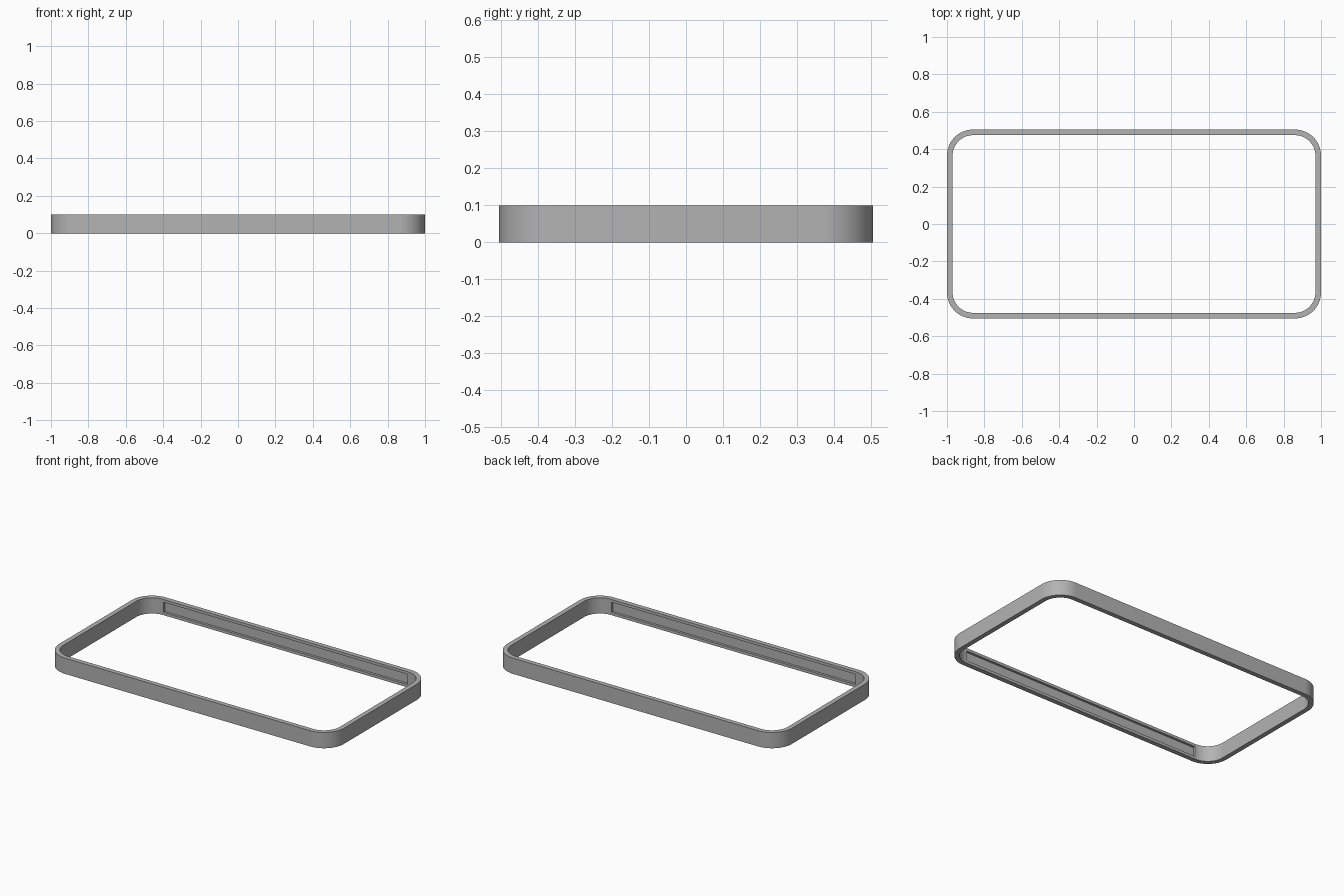
import bpy
import bmesh
import math

cube = bpy.data.objects.get("Cube")
if cube:
    bpy.data.objects.remove(cube, do_unlink=True)

HALF_X, HALF_Y, HEIGHT = 1.0, 0.505, 0.1
RADIUS, WALL, STEPS = 0.14, 0.03, 20
SLOT_HALF, SLOT_MARGIN, SLOT_DEPTH = 0.857, 0.025, 0.015

grey = bpy.data.materials.new("plain grey")
grey.use_nodes = True
colour = (0.45, 0.45, 0.45, 1.0)
grey.diffuse_color = colour
grey.node_tree.nodes["Principled BSDF"].inputs["Base Color"].default_value = colour


def rounded_outline(radius):
    """Counter-clockwise outline whose corners share the frame's arc centres."""
    points = []
    for corner, (sx, sy) in enumerate([(1, 1), (-1, 1), (-1, -1), (1, -1)]):
        for step in range(STEPS + 1):
            a = math.pi / 2 * (corner + step / STEPS)
            points.append((sx * (HALF_X - RADIUS) + radius * math.cos(a),
                           sy * (HALF_Y - RADIUS) + radius * math.sin(a)))
    return points


# Rounded rectangular band: four matching loops joined with quads
bm = bmesh.new()
sections = [(RADIUS, 0), (RADIUS, HEIGHT), (RADIUS - WALL, HEIGHT), (RADIUS - WALL, 0)]
loops = [[bm.verts.new((x, y, z)) for x, y in rounded_outline(r)] for r, z in sections]
count = len(loops[0])
for k, low in enumerate(loops):
    high = loops[(k + 1) % len(loops)]
    for i in range(count):
        j = (i + 1) % count
        bm.faces.new((low[i], low[j], high[j], high[i]))
bmesh.ops.recalc_face_normals(bm, faces=bm.faces)
bm.normal_update()

# Long recessed slot in the inside of the front and back walls
inner_y = HALF_Y - WALL
long_walls = [f for f in bm.faces
              if abs(abs(f.calc_center_median().y) - inner_y) < 0.001
              and abs(f.calc_center_median().x) < 0.001
              and abs(f.normal.y) > 0.9]
for face in long_walls:
    side = math.copysign(1, face.calc_center_median().y)
    bmesh.ops.inset_region(bm, faces=[face], thickness=SLOT_MARGIN)
    for v in face.verts:
        v.co.x = math.copysign(SLOT_HALF, v.co.x)
    floor = bmesh.ops.extrude_discrete_faces(bm, faces=[face])["faces"][0]
    bmesh.ops.translate(bm, verts=floor.verts, vec=(0, side * SLOT_DEPTH, 0))

mesh = bpy.data.meshes.new("frame_band")
bm.to_mesh(mesh)
bm.free()
mesh.materials.append(grey)
frame = bpy.data.objects.new("frame_band", mesh)
bpy.context.collection.objects.link(frame)

# Smooth corners with crisp edges
bpy.ops.object.select_all(action="DESELECT")
frame.select_set(True)
bpy.context.view_layer.objects.active = frame
bpy.ops.object.shade_smooth_by_angle(angle=math.radians(30))
